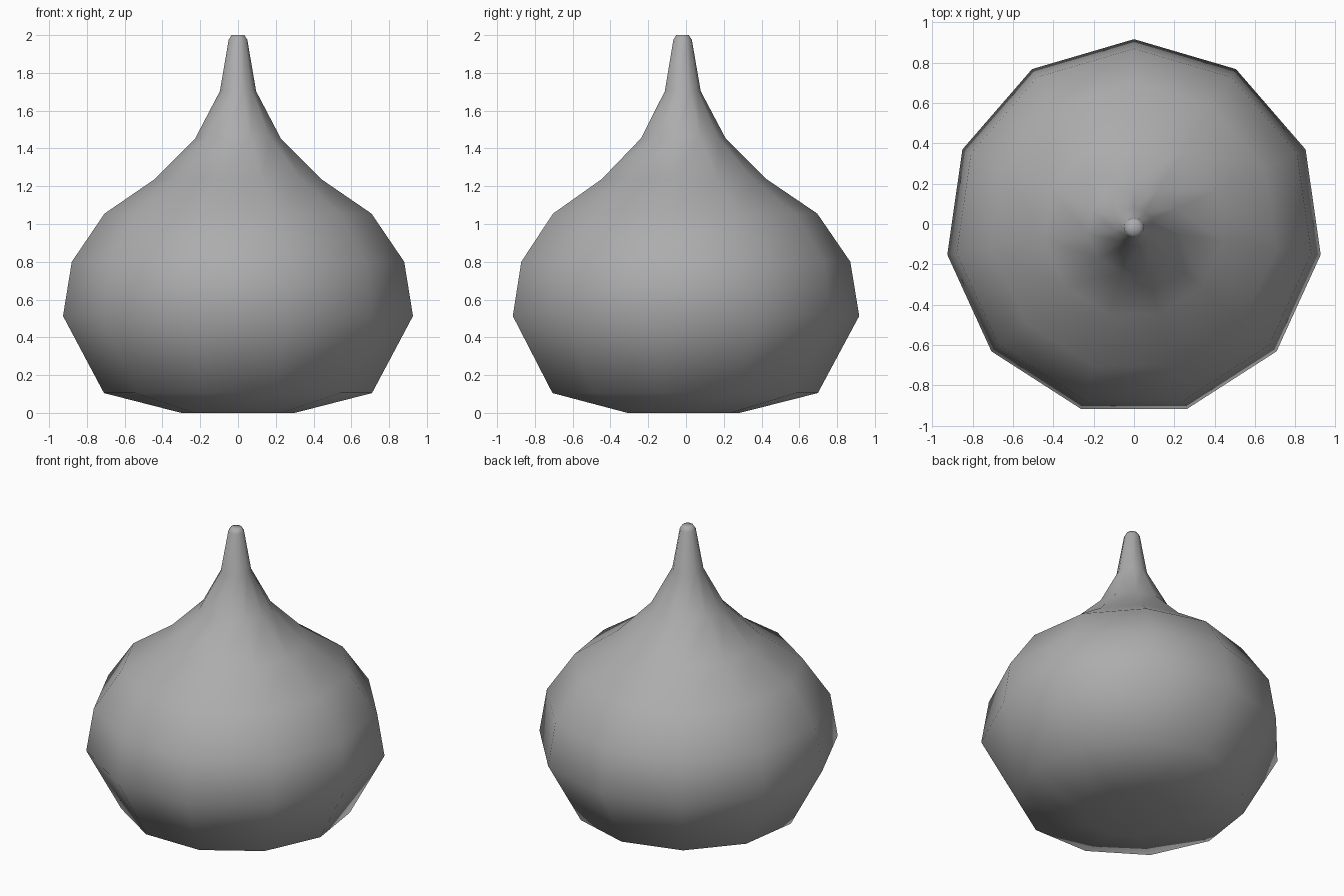
import bpy, bmesh
from math import sin, cos, pi

if "Cube" in bpy.data.objects:
    bpy.data.objects.remove(bpy.data.objects["Cube"])

SIDES = 11
Y_SHIFT = -0.019  # centres the odd-sided outline

# (radius, height) profile from base to tip
PROFILE = [(0.303, 0.0), (0.717, 0.105), (0.936, 0.513), (0.889, 0.80),
           (0.714, 1.055), (0.446, 1.237), (0.229, 1.453), (0.097, 1.703),
           (0.050, 1.975), (0.034, 2.0)]

bm = bmesh.new()

# Rings, one corner pointing to the back
rings = []
for r, z in PROFILE:
    angles = [pi / 2 + 2 * pi * i / SIDES for i in range(SIDES)]
    rings.append([bm.verts.new((r * cos(a), r * sin(a) + Y_SHIFT, z)) for a in angles])

# Walls between neighbouring rings
for low, high in zip(rings, rings[1:]):
    for i in range(SIDES):
        j = (i + 1) % SIDES
        bm.faces.new((low[i], low[j], high[j], high[i]))

# Fan caps at base and tip
for ring, z in ((rings[0], 0.0), (rings[-1], 2.0)):
    pole = bm.verts.new((0, Y_SHIFT, z))
    for i in range(SIDES):
        bm.faces.new((ring[i], ring[(i + 1) % SIDES], pole))

bmesh.ops.recalc_face_normals(bm, faces=bm.faces[:])
for f in bm.faces:
    f.smooth = True

mesh = bpy.data.meshes.new("onion_dome")
bm.to_mesh(mesh)
bm.free()
dome = bpy.data.objects.new("onion_dome", mesh)
bpy.context.collection.objects.link(dome)

# Darker grey surface
grey = bpy.data.materials.new("dark_grey")
grey.diffuse_color = (0.415, 0.415, 0.415, 1)
grey.use_nodes = True
grey.node_tree.nodes["Principled BSDF"].inputs["Base Color"].default_value = grey.diffuse_color
mesh.materials.append(grey)
